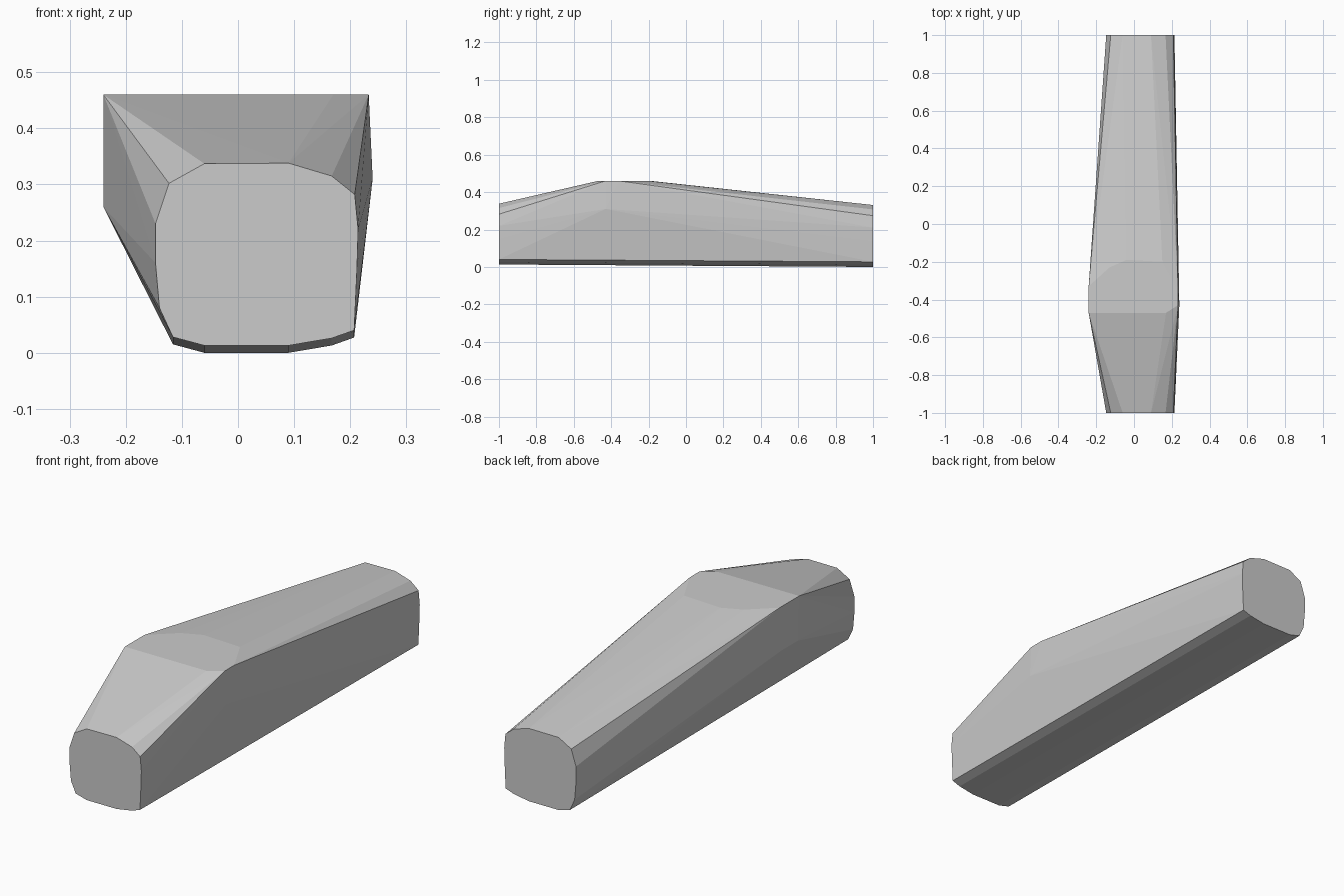
import bpy, bmesh

if "Cube" in bpy.data.objects:
    bpy.data.objects.remove(bpy.data.objects["Cube"])

# Rounded end outline (x, z), shared by both ends
outline = [(-0.06, 0.337), (0.09, 0.338), (0.167, 0.315), (0.208, 0.282),
           (0.214, 0.22), (0.212, 0.15), (0.207, 0.04), (0.167, 0.026),
           (0.09, 0.013), (-0.06, 0.013), (-0.116, 0.028), (-0.14, 0.08),
           (-0.147, 0.16), (-0.147, 0.23), (-0.123, 0.302)]

# Swollen hump: flat top rim, then side ridges
hump = [(-0.24, -0.47, 0.46), (0.17, -0.47, 0.46), (0.233, -0.43, 0.46),
        (0.233, -0.36, 0.46), (0.15, -0.20, 0.46), (-0.04, -0.19, 0.46),
        (-0.13, -0.23, 0.46), (-0.24, -0.33, 0.46),
        (0.24, -0.43, 0.31), (-0.24, -0.46, 0.26), (-0.24, -0.34, 0.26)]


def end_ring(y, drop_low, drop_high):
    """Place the outline at y, lowered a little at bottom and top."""
    ring = []
    for x, z in outline:
        t = z / 0.338
        ring.append((x, y, max(0.0, z - drop_low * (1 - t) - drop_high * t)))
    return ring


# Faceted body wrapped around the two ends and the hump
bm = bmesh.new()
for p in end_ring(-1, 0, 0) + end_ring(1, 0.0135, 0.007) + hump:
    bm.verts.new(p)
result = bmesh.ops.convex_hull(bm, input=bm.verts[:])
loose = [v for v in bm.verts if not v.link_faces]
bmesh.ops.delete(bm, geom=loose, context='VERTS')
bmesh.ops.dissolve_limit(bm, angle_limit=0.005, verts=bm.verts[:], edges=bm.edges[:])
bmesh.ops.recalc_face_normals(bm, faces=bm.faces[:])
mesh = bpy.data.meshes.new("tapered_body")
bm.to_mesh(mesh)
bm.free()
body = bpy.data.objects.new("tapered_body", mesh)
bpy.context.collection.objects.link(body)
